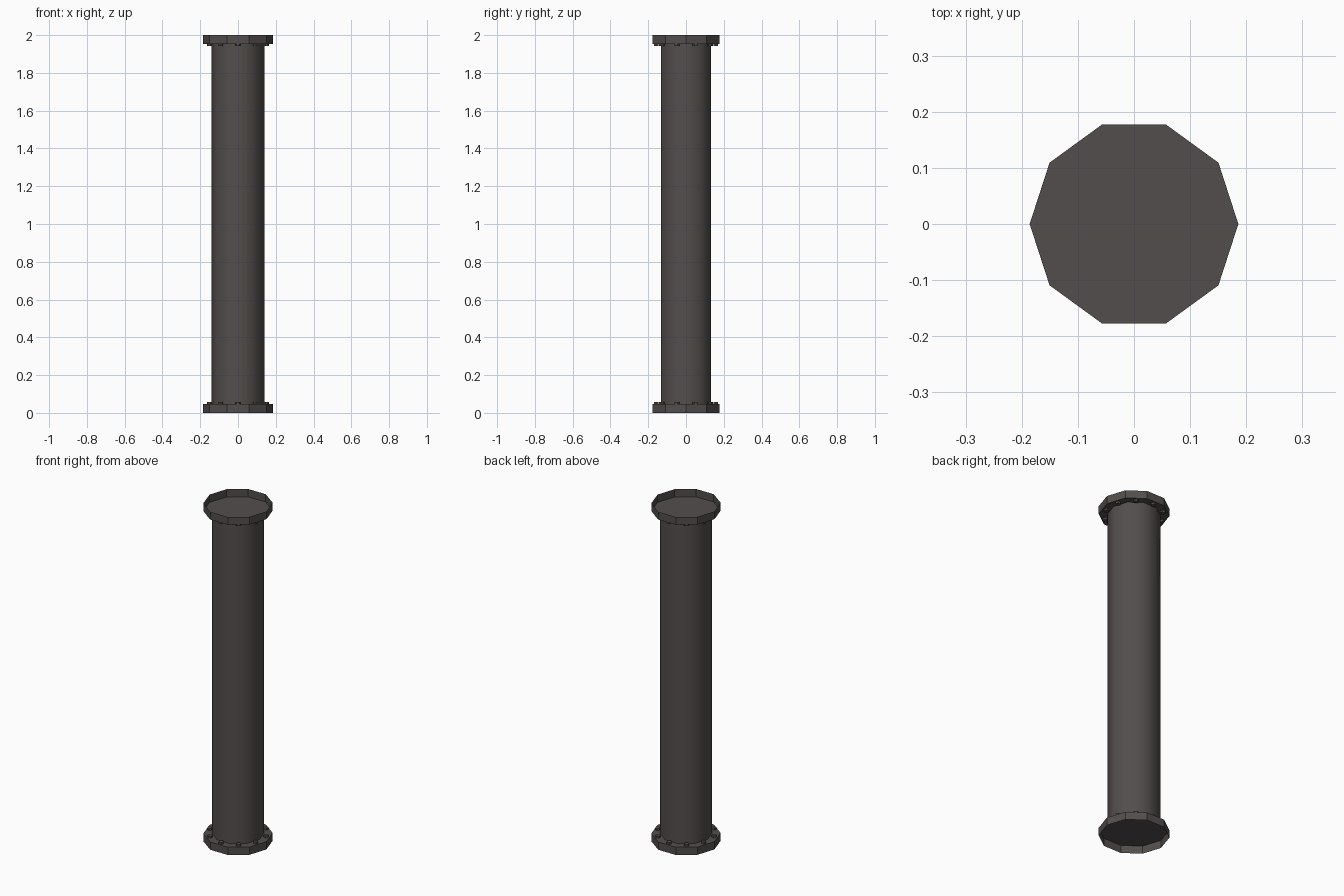
import bpy, bmesh, math
from mathutils import Matrix, Vector

if "Cube" in bpy.data.objects:
    bpy.data.objects.remove(bpy.data.objects["Cube"])

SIDES = 10
FLANGE_R, PIPE_R, FLANGE_H = 0.186, 0.14, 0.046
HEIGHT = 2.0

iron = bpy.data.materials.new("dark iron")
iron.diffuse_color = (0.085, 0.076, 0.073, 1)
iron.use_nodes = True
iron.node_tree.nodes["Principled BSDF"].inputs["Base Color"].default_value = iron.diffuse_color


def ring(bm, r, z):
    return [bm.verts.new((r * math.cos(a), r * math.sin(a), z))
            for a in (2 * math.pi * i / SIDES for i in range(SIDES))]


def bridge(bm, a, b):
    for i in range(SIDES):
        j = (i + 1) % SIDES
        bm.faces.new((a[i], a[j], b[j], b[i]))


def finish(bm, name, smooth=False):
    me = bpy.data.meshes.new(name)
    bm.to_mesh(me)
    bm.free()
    me.materials.append(iron)
    ob = bpy.data.objects.new(name, me)
    bpy.context.collection.objects.link(ob)
    if smooth:
        for p in me.polygons:
            p.use_smooth = abs(p.normal.z) < 0.5
        for e in me.edges:
            z = [me.vertices[v].co.z for v in e.vertices]
            e.use_edge_sharp = abs(z[0] - z[1]) < 1e-5
    return ob


# Pipe shaft, capped at the inner plane of each flange
bm = bmesh.new()
low, high = ring(bm, PIPE_R, FLANGE_H), ring(bm, PIPE_R, HEIGHT - FLANGE_H)
bridge(bm, low, high)
bm.faces.new(low[::-1])
bm.faces.new(high)
finish(bm, "pipe_shaft", True)

for name, outer_z, direction in (("bottom", 0, 1), ("top", HEIGHT, -1)):
    plate_z = outer_z + direction * FLANGE_H
    # Flange: outer rim and collar plate, open at its end
    bm = bmesh.new()
    rim, edge, inner = ring(bm, FLANGE_R, outer_z), ring(bm, FLANGE_R, plate_z), ring(bm, PIPE_R, plate_z)
    bridge(bm, rim, edge)
    bridge(bm, edge, inner)
    if direction < 0:
        bmesh.ops.reverse_faces(bm, faces=bm.faces[:])
    finish(bm, name + "_flange")

    # Bolt heads on the collar
    bm = bmesh.new()
    for k in range(SIDES):
        a = math.radians(18 + 36 * k)
        pos = Vector((0.158 * math.cos(a), 0.158 * math.sin(a), plate_z + direction * 0.006))
        bmesh.ops.create_cone(bm, cap_ends=True, segments=6, radius1=0.014, radius2=0.014,
                              depth=0.012, matrix=Matrix.Translation(pos) @ Matrix.Rotation(a, 4, 'Z'))
    finish(bm, name + "_bolts")
